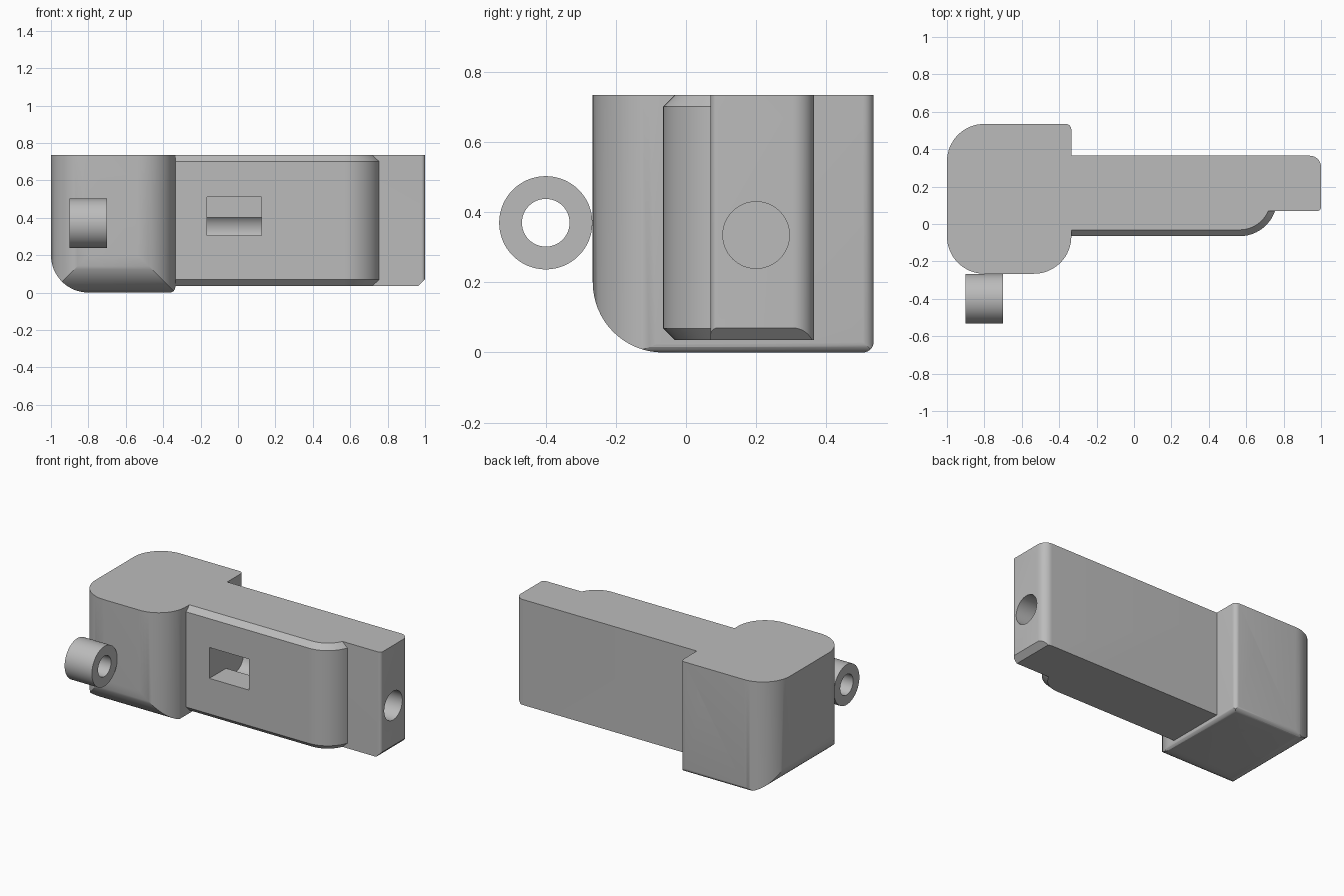
import bpy, bmesh
from math import sin, cos, pi

if "Cube" in bpy.data.objects:
    bpy.data.objects.remove(bpy.data.objects["Cube"], do_unlink=True)

grey = bpy.data.materials.new("plain grey")
grey.use_nodes = True
grey.diffuse_color = (0.5, 0.5, 0.5, 1)
grey.node_tree.nodes["Principled BSDF"].inputs["Base Color"].default_value = (0.5, 0.5, 0.5, 1)


def rounded_rect(a0, a1, b0, b1, corners):
    """Outline with (radius, segments) per corner: low-low, high-low, high-high, low-high."""
    points = []
    for i, (r, n) in enumerate(corners):
        right, top = i in (1, 2), i > 1
        if r == 0:
            points.append((a1 if right else a0, b1 if top else b0))
            continue
        ca = a1 - r if right else a0 + r
        cb = b1 - r if top else b0 + r
        for k in range(n + 1):
            t = pi + (i + k / n) * pi / 2
            points.append((ca + r * cos(t), cb + r * sin(t)))
    return points


def circle(a, b, r, n=64):
    return [(a + r * cos(2 * pi * k / n), b + r * sin(2 * pi * k / n)) for k in range(n)]


def loft(name, layers, axis="z"):
    """Solid through matching outlines, each given as (outline, position along axis)."""
    place = {"x": lambda a, b, c: (c, a, b),
             "y": lambda a, b, c: (a, c, b),
             "z": lambda a, b, c: (a, b, c)}[axis]
    bm = bmesh.new()
    rings = [[bm.verts.new(place(a, b, c)) for a, b in outline] for outline, c in layers]
    bm.faces.new(rings[0])
    bm.faces.new(rings[-1])
    for low, high in zip(rings, rings[1:]):
        for k in range(len(low)):
            j = (k + 1) % len(low)
            bm.faces.new((low[k], low[j], high[j], high[k]))
    bmesh.ops.recalc_face_normals(bm, faces=bm.faces)
    mesh = bpy.data.meshes.new(name)
    bm.to_mesh(mesh)
    bm.free()
    mesh.materials.append(grey)
    obj = bpy.data.objects.new(name, mesh)
    bpy.context.collection.objects.link(obj)
    return obj


def prism(name, outline, lo, hi, axis="z"):
    return loft(name, [(outline, lo), (outline, hi)], axis)


def carve(obj, operation, cutter):
    """Apply a boolean and throw the cutter away."""
    mod = obj.modifiers.new("carve", "BOOLEAN")
    mod.operation, mod.solver, mod.object = operation, "EXACT", cutter
    bpy.context.view_layer.objects.active = obj
    bpy.ops.object.modifier_apply(modifier=mod.name)
    bpy.data.objects.remove(cutter, do_unlink=True)


def finish(obj):
    bpy.ops.object.select_all(action="DESELECT")
    obj.select_set(True)
    bpy.context.view_layer.objects.active = obj
    bpy.ops.object.shade_smooth_by_angle(angle=pi / 7)


TOP = 0.735
SQUARE = (0, 1)
BIG, SMALL = (0.2, 16), (0.03, 6)

# Head block: rounded in plan, then rounded along its lower edges
head = prism("head_block", rounded_rect(-1, -0.335, -0.266, 0.535, [BIG, BIG, SMALL, BIG]), 0, TOP)
carve(head, "INTERSECT", prism("front_profile", rounded_rect(
    -1, -0.335, 0, 1, [BIG, SMALL, SQUARE, SQUARE]), -1, 1, "y"))
carve(head, "INTERSECT", prism("side_profile", rounded_rect(
    -0.266, 0.535, 0, 1, [BIG, SMALL, SQUARE, SQUARE]), -2, 1, "x"))

# Arm: long bar with rounded end corners and a chamfer under its tip
arm = prism("arm", rounded_rect(-0.4, 1, 0.07, 0.365, [SQUARE, (0.02, 6), (0.06, 10), SQUARE]),
            0.035, TOP)
carve(arm, "INTERSECT", prism("tip_profile", rounded_rect(
    -0.6, 1, 0.035, 1, [SQUARE, (0.035, 1), SQUARE, SQUARE]), -1, 1, "y"))


# Front pad: curved at its far end, chamfered above and below
def pad_outline(inset):
    r, y0 = 0.2 - inset, -0.065 + inset
    return rounded_rect(-0.345, 0.565 + r, y0, y0 + r + 0.001, [SQUARE, (r, 20), SQUARE, SQUARE])


pad = loft("front_pad", [(pad_outline(0.034), 0.035), (pad_outline(0), 0.069),
                         (pad_outline(0), TOP - 0.034), (pad_outline(0.034), TOP)])
# Trim the pad where it would reach the bore
carve(pad, "INTERSECT", prism("pad_trim", rounded_rect(
    -1, 1, -1, 0.09, [SQUARE] * 4), -1, 2))

# Bore through the tip, meeting a square window in the front
carve(arm, "DIFFERENCE", prism("bore", circle(0.2, 0.335, 0.095), -0.165, 1.2, "x"))
window = rounded_rect(-0.165, 0.125, 0.305, 0.51, [SQUARE] * 4)
for part in (arm, pad):
    carve(part, "DIFFERENCE", prism("window_cut", window, -0.5, 0.133, "y"))

# Ring standing against the front of the head
ring = prism("front_ring", circle(-0.4, 0.37, 0.133), -0.9, -0.7, "x")
carve(ring, "DIFFERENCE", prism("ring_hole", circle(-0.4, 0.37, 0.068), -1.2, -0.4, "x"))

for part in (head, arm, pad, ring):
    finish(part)
